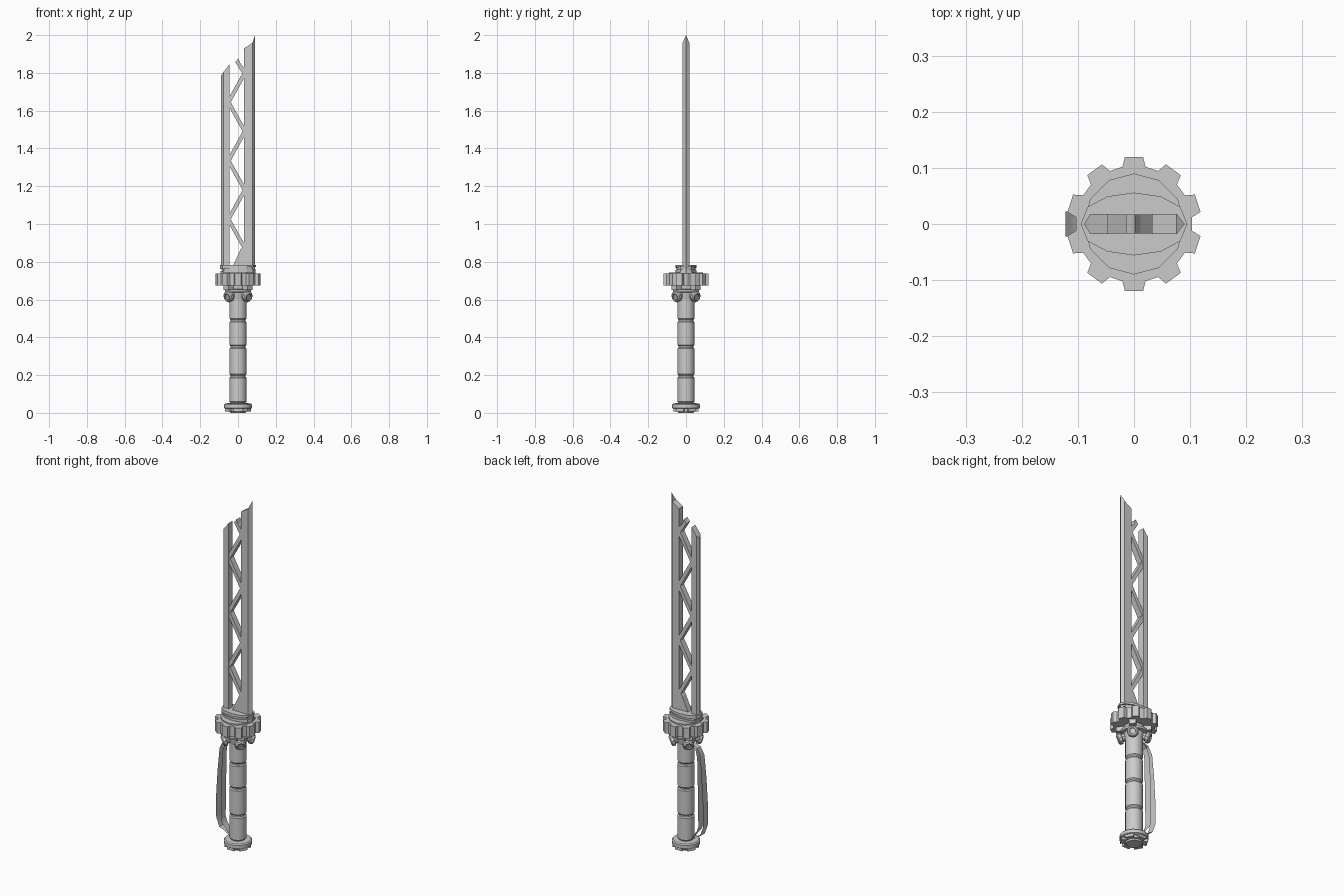
import bpy, bmesh, math
from mathutils import Matrix, Vector

if "Cube" in bpy.data.objects:
    bpy.data.objects.remove(bpy.data.objects["Cube"])


def make(name, verts, faces, smooth=False, normals=True):
    me = bpy.data.meshes.new(name)
    me.from_pydata([tuple(v) for v in verts], [], faces)
    ob = bpy.data.objects.new(name, me)
    bpy.context.collection.objects.link(ob)
    if normals:
        bm = bmesh.new()
        bm.from_mesh(me)
        bmesh.ops.recalc_face_normals(bm, faces=bm.faces)
        bm.to_mesh(me)
        bm.free()
    if smooth:
        bpy.ops.object.select_all(action='DESELECT')
        ob.select_set(True)
        bpy.context.view_layer.objects.active = ob
        bpy.ops.object.shade_smooth_by_angle(angle=math.radians(35))
    return ob


def loft(name, rings, smooth=False):
    """Skin a stack of equal-length closed rings and cap the ends."""
    n = len(rings[0])
    verts = [p for r in rings for p in r]
    faces = [(k * n + i, k * n + (i + 1) % n, (k + 1) * n + (i + 1) % n, (k + 1) * n + i)
             for k in range(len(rings) - 1) for i in range(n)]
    faces += [tuple(range(n))[::-1], tuple(range((len(rings) - 1) * n, len(rings) * n))]
    return make(name, verts, faces, smooth)


def lathe(name, profile, n=16, smooth=True):
    return loft(name, [[(r * math.cos(2 * math.pi * i / n), r * math.sin(2 * math.pi * i / n), z)
                        for i in range(n)] for r, z in profile], smooth)


def gear(name, teeth, r_root, r_tip, z0, z1, root_w, tip_w, phase=math.pi / 2):
    ring = []
    for k in range(teeth):
        a = phase + 2 * math.pi * k / teeth
        for r, da in ((r_root, -root_w), (r_tip, -tip_w), (r_tip, tip_w), (r_root, root_w)):
            ring.append((r * math.cos(a + da), r * math.sin(a + da)))
    return loft(name, [[(x, y, z) for x, y in ring] for z in (z0, z1)])


def slab(name, outline, t):
    """Front-view outline (x, z) given thickness in y."""
    return loft(name, [[(x, y, z) for x, z in outline] for y in (-t, t)])


# Pommel: notched foot, flange and hub
lathe("pommel_hub", [(0.04, 0.004), (0.045, 0.008), (0.045, 0.03)])
gear("pommel_foot", 6, 0.052, 0.071, 0.008, 0.03, 0.36, 0.33)
lathe("pommel_flange", [(0.068, 0.022), (0.074, 0.026), (0.074, 0.044), (0.068, 0.05), (0.045, 0.052)])

# Grip with three grooves
prof = [(0.040, 0.05)]
cuts = [0.05, 0.195, 0.35, 0.49, 0.64]
for a, b in zip(cuts, cuts[1:]):
    prof += [(0.040, a + 0.004), (0.045, a + 0.010), (0.045, b - 0.010), (0.040, b - 0.004)]
lathe("grip", prof)

# Neck under the gear, with four brackets and four tilted bolts
lathe("neck", [(0.045, 0.60), (0.052, 0.63), (0.055, 0.68)])
lathe("neck_collar", [(0.052, 0.637), (0.068, 0.641), (0.070, 0.652), (0.056, 0.656)])
for k in range(4):
    az = math.radians(45 + 90 * k)
    rot = Matrix.Rotation(az, 4, 'Z')
    box = [(0.045, -0.018), (0.09, -0.018), (0.09, 0.018), (0.045, 0.018)]
    loft("neck_bracket", [[rot @ Vector((x, y, z)) for x, y in box] for z in (0.65, 0.68)])
    m = rot @ Matrix.Translation((0.066, 0, 0.617)) @ Matrix.Rotation(math.radians(110), 4, 'Y')
    bolt = lathe("bolt", [(0.020, -0.028), (0.023, -0.006), (0.030, -0.003), (0.030, 0.012),
                          (0.024, 0.018), (0.017, 0.018), (0.015, 0.012)], 10)
    bolt.data.transform(m)

# Gear-shaped guard and the raised disc on it
gear("guard_gear", 10, 0.104, 0.1205, 0.675, 0.737, 0.20, 0.135)
lathe("guard_disc", [(0.09, 0.73), (0.09, 0.744)], 12, False)


# Pointed-oval blade socket, two bands with a slanted gap
def lens(s, z, tilt=0.0):
    half = [(0.095, 0), (0.083, 0.030), (0.048, 0.049), (0, 0.056),
            (-0.048, 0.049), (-0.083, 0.030)]
    pts = half + [(-x, -y) for x, y in half]
    return [(x * s, y * s, z + tilt * x) for x, y in pts]


loft("socket_lower", [lens(0.97, 0.738), lens(0.97, 0.757, 0.06)])
loft("socket_core", [lens(0.88, 0.745), lens(0.88, 0.775)])
loft("socket_upper", [lens(1.0, 0.768, 0.06), lens(1.0, 0.784)])


# Blade rails, sharpened on the outer side, slanted at the top
def rail(name, xi, xm, xo, zi, zm, zo, t=0.018, z0=0.76):
    sec = [(xi, -t, zi), (xm, -t, zm), (xo, 0, zo), (xm, t, zm), (xi, t, zi)]
    verts = [(x, y, z0) for x, y, _ in sec] + sec
    faces = [(i, (i + 1) % 5, (i + 1) % 5 + 5, i + 5) for i in range(5)]
    return make(name, verts, faces + [(0, 1, 2, 3, 4), (5, 6, 8, 9), (6, 7, 8)])


rail("blade_long_rail", 0.032, 0.076, 0.09, 1.93, 1.958, 2.0)
rail("blade_short_rail", -0.046, -0.078, -0.089, 1.845, 1.803, 1.787)

# Zigzag lattice between the rails
xl, xr, w = -0.05, 0.036, 0.021
for k in range(6):
    za, zb = 0.87 + 0.155 * k, 0.87 + 0.155 * (k + 1)
    xa, xb = (xr, xl) if k % 2 == 0 else (xl, xr)
    slab("lattice_bar", [(xa, za - w), (xb, zb - w), (xb, zb + w), (xa, za + w)], 0.0165)
slab("lattice_broken_bar", [(xr, 1.775), (xr, 1.822), (0.012, 1.852), (0.002, 1.878),
                            (-0.004, 1.868), (-0.014, 1.857)], 0.0165)
slab("lattice_foot", [(-0.035, 0.76), (0.036, 0.76), (0.036, 0.89), (0.014, 0.868)], 0.0165)


# Knuckle guard: outer and inner bent strips
def strip(name, path, widths):
    verts, n = [], len(path)
    for (x, z), h in zip(path, widths):
        verts += [(x, -h, z), (x, h, z)]
    return make(name, verts, [(2 * i, 2 * i + 1, 2 * i + 3, 2 * i + 2) for i in range(n - 1)], True)


wide = [0.013, 0.015, 0.019] + [0.022] * 4 + [0.018, 0.013]
strip("knuckle_strip_outer", [(-0.045, 0.608), (-0.082, 0.592), (-0.103, 0.548), (-0.114, 0.415),
                              (-0.122, 0.283), (-0.122, 0.15), (-0.103, 0.098), (-0.071, 0.082),
                              (-0.04, 0.055)], wide)
strip("knuckle_strip_inner", [(-0.045, 0.600), (-0.071, 0.58), (-0.084, 0.537), (-0.089, 0.415),
                              (-0.092, 0.283), (-0.093, 0.15), (-0.085, 0.122), (-0.071, 0.106),
                              (-0.04, 0.058)], wide)

# Drop the model exactly onto z = 0
for ob in bpy.data.objects:
    if ob.name.startswith("pommel_hub"):
        for v in ob.data.vertices:
            if v.co.z < 0.006:
                v.co.z = 0.0
